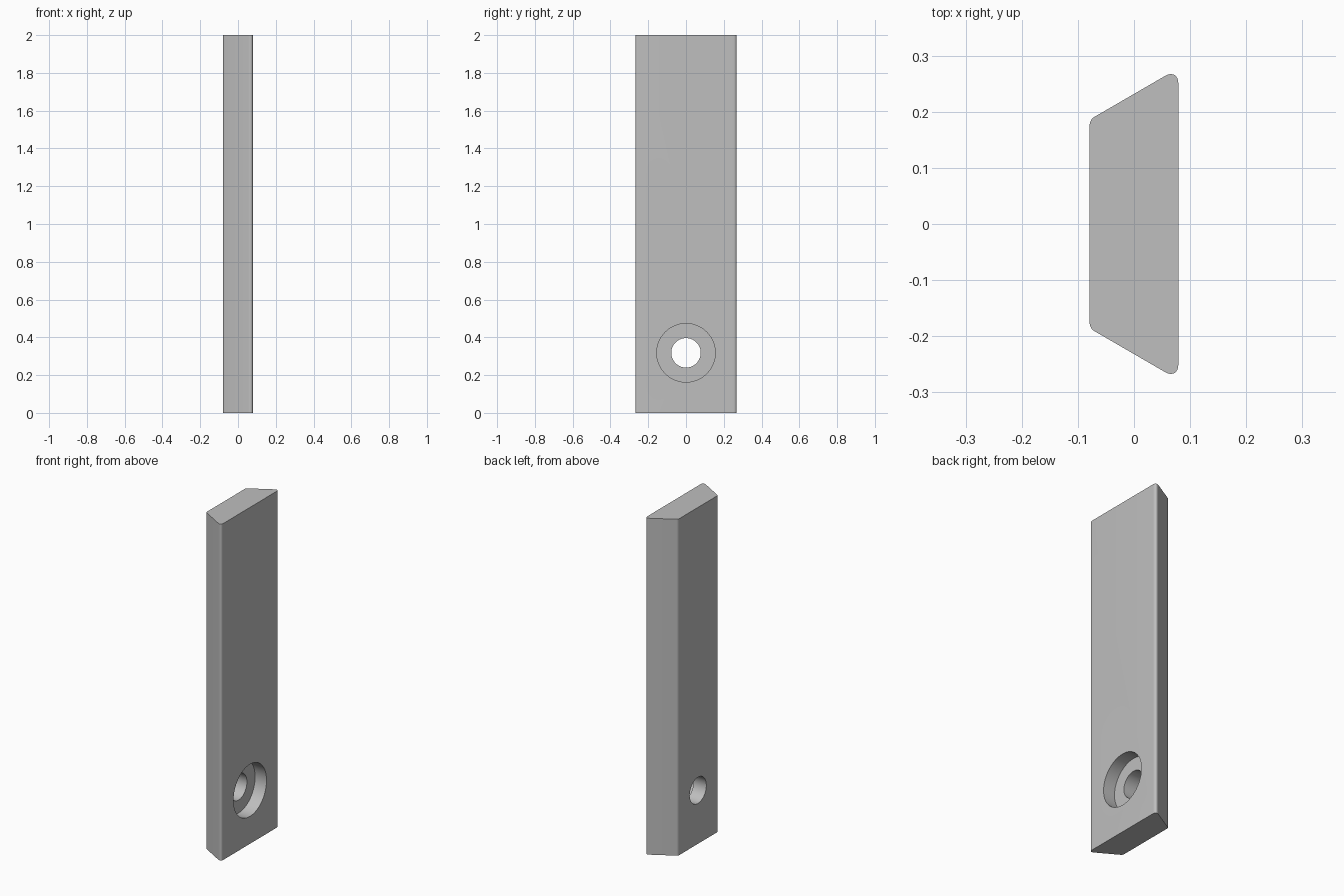
import bpy, bmesh, math

if "Cube" in bpy.data.objects:
    bpy.data.objects.remove(bpy.data.objects["Cube"])

HEIGHT, HALF_T = 2.0, 0.079        # bar length, half thickness
BACK_Y, FRONT_Y = 0.186, 0.2776    # half widths of narrow and wide faces
FILLET = 0.0158
HOLE_Z, HOLE_R, BORE_R, BORE_DEPTH = 0.318, 0.078, 0.155, 0.075

# Single grey material
grey = bpy.data.materials.new("plain_grey")
grey.use_nodes = True
colour = (0.52, 0.52, 0.52, 1)
grey.diffuse_color = colour
grey.node_tree.nodes["Principled BSDF"].inputs["Base Color"].default_value = colour

# Trapezoid bar, extruded upward
bm = bmesh.new()
corners = [(-HALF_T, -BACK_Y), (HALF_T, -FRONT_Y), (HALF_T, FRONT_Y), (-HALF_T, BACK_Y)]
base = bm.faces.new([bm.verts.new((x, y, 0)) for x, y in corners])
top = bmesh.ops.extrude_face_region(bm, geom=[base])["geom"]
bmesh.ops.translate(bm, verts=[g for g in top if isinstance(g, bmesh.types.BMVert)],
                    vec=(0, 0, HEIGHT))

# Round the long edges: the sharp pair turns 120 degrees, the blunt pair 60
for side, turn, segments in ((1, 120, 12), (-1, 60, 6)):
    edges = [e for e in bm.edges
             if abs(e.verts[0].co.z - e.verts[1].co.z) > 1
             and all(abs(v.co.x - side * HALF_T) < 1e-5 and
                     abs(v.co.y) > BACK_Y - 0.001 for v in e.verts)]
    bmesh.ops.bevel(bm, geom=edges, offset=FILLET * math.tan(math.radians(turn / 2)),
                    offset_type='OFFSET', segments=segments, profile=0.5, affect='EDGES')
bmesh.ops.recalc_face_normals(bm, faces=bm.faces)
mesh = bpy.data.meshes.new("bevelled_bar")
bm.to_mesh(mesh)
bm.free()
bar = bpy.data.objects.new("bevelled_bar", mesh)
bpy.context.collection.objects.link(bar)
mesh.materials.append(grey)


def drill(radius, x_start, x_end):
    """Cut a round hole along x out of the bar."""
    bpy.ops.mesh.primitive_cylinder_add(
        vertices=64, radius=radius, depth=x_end - x_start,
        location=((x_start + x_end) / 2, 0, HOLE_Z), rotation=(0, math.pi / 2, 0))
    cutter = bpy.context.object
    cutter.name = "hole_cutter"
    cutter.hide_render = True
    cutter.data.materials.append(grey)
    mod = bar.modifiers.new("hole", 'BOOLEAN')
    mod.operation, mod.solver, mod.object = 'DIFFERENCE', 'EXACT', cutter
    bpy.ops.object.select_all(action='DESELECT')
    bar.select_set(True)
    bpy.context.view_layer.objects.active = bar
    bpy.ops.object.modifier_apply(modifier=mod.name)
    bpy.data.objects.remove(cutter)


# Screw recess in the wide face, then the through hole
drill(BORE_R, HALF_T - BORE_DEPTH, HALF_T + 0.1)
drill(HOLE_R, -HALF_T - 0.1, HALF_T + 0.1)
bpy.ops.object.shade_smooth_by_angle(angle=math.radians(25))
